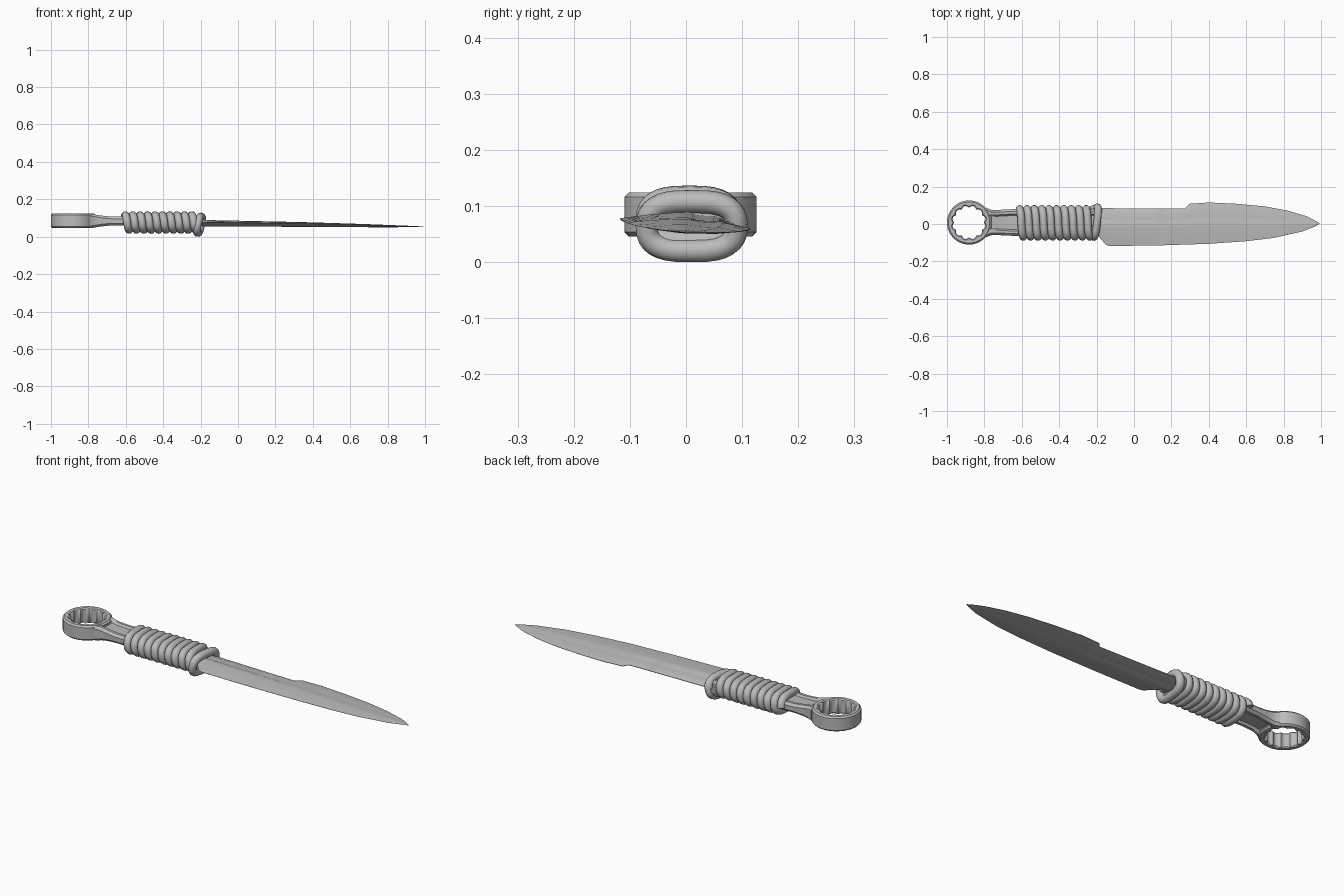
import bpy, bmesh, math

cube = bpy.data.objects.get("Cube")
if cube:
    bpy.data.objects.remove(cube)

GREY = (0.5, 0.5, 0.5, 1)
steel = bpy.data.materials.new("grey_steel")
steel.use_nodes = True
steel.diffuse_color = GREY
steel.node_tree.nodes["Principled BSDF"].inputs["Base Color"].default_value = GREY


def finish(ob, angle):
    ob.data.materials.append(steel)
    bpy.ops.object.select_all(action="DESELECT")
    ob.select_set(True)
    bpy.context.view_layer.objects.active = ob
    if ob.type == "CURVE":
        bpy.ops.object.convert(target="MESH")
    bpy.ops.object.shade_smooth_by_angle(angle=math.radians(angle))


def loft(name, sections, angle, around=False):
    """Skin closed cross-sections; cap the ends, or join them when going around."""
    bm = bmesh.new()
    rows = [[bm.verts.new(p) for p in s] for s in sections]
    n = len(rows[0])
    pairs = list(zip(rows, rows[1:])) + ([(rows[-1], rows[0])] if around else [])
    for a, b in pairs:
        for i in range(n):
            j = (i + 1) % n
            bm.faces.new((a[i], a[j], b[j], b[i]))
    if not around:
        bm.faces.new(rows[0])
        bm.faces.new(rows[-1])
    bmesh.ops.recalc_face_normals(bm, faces=bm.faces)
    me = bpy.data.meshes.new(name)
    bm.to_mesh(me)
    bm.free()
    ob = bpy.data.objects.new(name, me)
    bpy.context.collection.objects.link(ob)
    finish(ob, angle)
    return ob


def interp(table, x):
    for (x0, v0), (x1, v1) in zip(table, table[1:]):
        if x <= x1:
            return v0 + (v1 - v0) * max(0, x - x0) / (x1 - x0)
    return table[-1][1]


# Ring end with a twelve-lobed hole
CX, CY, R, LOW, HIGH, SEG = -0.882, 0.008, 0.118, 0.046, 0.124, 120
ring = []
for k in range(SEG):
    a = 2 * math.pi * k / SEG
    hole = 0.079 + 0.011 * abs(math.sin(6 * a))
    profile = [(R - 0.008, LOW), (R, LOW + 0.008), (R, HIGH - 0.008), (R - 0.008, HIGH),
               (hole + 0.006, HIGH), (hole, HIGH - 0.006), (hole, LOW + 0.006), (hole + 0.006, LOW)]
    ring.append([(CX + r * math.cos(a), CY + r * math.sin(a), z) for r, z in profile])
loft("ring_end", ring, 40, around=True)

# Neck and tang: an H-shaped section, recessed above and below
def neck_section(x, w, h, d):
    c, rim = 0.012, 0.026
    half = [(-w, h - c), (-w + c, h), (-w + rim, h), (-w + rim + 0.008, h - d),
            (w - rim - 0.008, h - d), (w - rim, h), (w - c, h), (w, h - c)]
    loop = half + [(y, -z) for y, z in reversed(half)]
    return [(x, CY + y, 0.084 + z) for y, z in loop]

neck = [(-0.79, 0.08, 0.038, 0), (-0.775, 0.072, 0.037, 0), (-0.762, 0.068, 0.034, 0.011),
        (-0.73, 0.067, 0.029, 0.011), (-0.68, 0.070, 0.024, 0.010),
        (-0.62, 0.072, 0.024, 0.010), (-0.2, 0.072, 0.022, 0.010)]
loft("neck", [neck_section(*s) for s in neck], 35)

# Blade: stepped back edge, long curved cutting edge, central ridge with a shallow groove
UPPER = [(-0.25, 0.085), (0.27, 0.082), (0.275, 0.085), (0.295, 0.108), (0.4, 0.115), (0.55, 0.108),
         (0.7, 0.094), (0.82, 0.072), (0.92, 0.042), (0.97, 0.018), (0.992, 0.004)]
LOWER = [(-0.25, -0.06), (-0.19, -0.065), (-0.15, -0.112), (-0.13, -0.118), (0.15, -0.114),
         (0.4, -0.106), (0.6, -0.092), (0.75, -0.074), (0.9, -0.04), (0.97, -0.012), (0.992, 0.002)]
THICK = [(-0.25, 0.018), (0.3, 0.013), (0.7, 0.008), (0.95, 0.003), (1, 0.001)]
MIDDLE = [(-0.25, 0.073), (0.4, 0.065), (1, 0.053)]
stations = sorted({x for x, _ in UPPER + LOWER} | {-0.25 + 0.04 * i for i in range(31)})

def blade_section(x):
    up, lo, t = interp(UPPER, x), interp(LOWER, x), interp(THICK, x)
    mid, lean = interp(MIDDLE, x), -0.05
    top = [(lo, 0.04), (lo * 0.6, 0.55), (lo * 0.2, 0.9), (0.003, 1), (up * 0.2, 0.72),
           (up * 0.4, 0.66), (up * 0.6, 0.7), (up, 0.08)]
    loop = [(y, f * t) for y, f in top] + [(y, -f * t) for y, f in reversed(top)]
    return [(x, y, mid + z + lean * y) for y, z in loop]

loft("blade", [blade_section(x) for x in stations], 30)


# Cord wrapping: flattened loops of round cord
def cord(name, points, radius, closed=False):
    cu = bpy.data.curves.new(name, "CURVE")
    cu.dimensions = "3D"
    cu.bevel_depth = radius
    cu.bevel_resolution = 3
    cu.use_fill_caps = True
    sp = cu.splines.new("POLY")
    sp.points.add(len(points) - 1)
    for p, co in zip(sp.points, points):
        p.co = (*co, 1)
    sp.use_cyclic_u = closed
    ob = bpy.data.objects.new(name, cu)
    bpy.context.collection.objects.link(ob)
    finish(ob, 60)


def oval(a, ry, rz):
    c, s = math.cos(a), math.sin(a)
    return (math.copysign(abs(c) ** 0.65, c) * ry, math.copysign(abs(s) ** 0.8, s) * rz)


TURNS, STEPS, PITCH = 10, 32, 0.0395
coil = []
for i in range(TURNS * STEPS + 1):
    y, z = oval(2 * math.pi * i / STEPS, 0.075, 0.040)
    coil.append((-0.612 + PITCH * i / STEPS, 0.006 + y, 0.076 + z))
cord("cord_wrap", coil, 0.0205)

# Slanted last loop, lower on the underside
last = []
for i in range(STEPS):
    y, z = oval(2 * math.pi * i / STEPS, 0.08, 0.044)
    last.append((-0.206 + 0.12 * y + 0.2 * z, 0.01 + y, 0.064 + z))
cord("cord_end_loop", last, 0.0205, closed=True)
